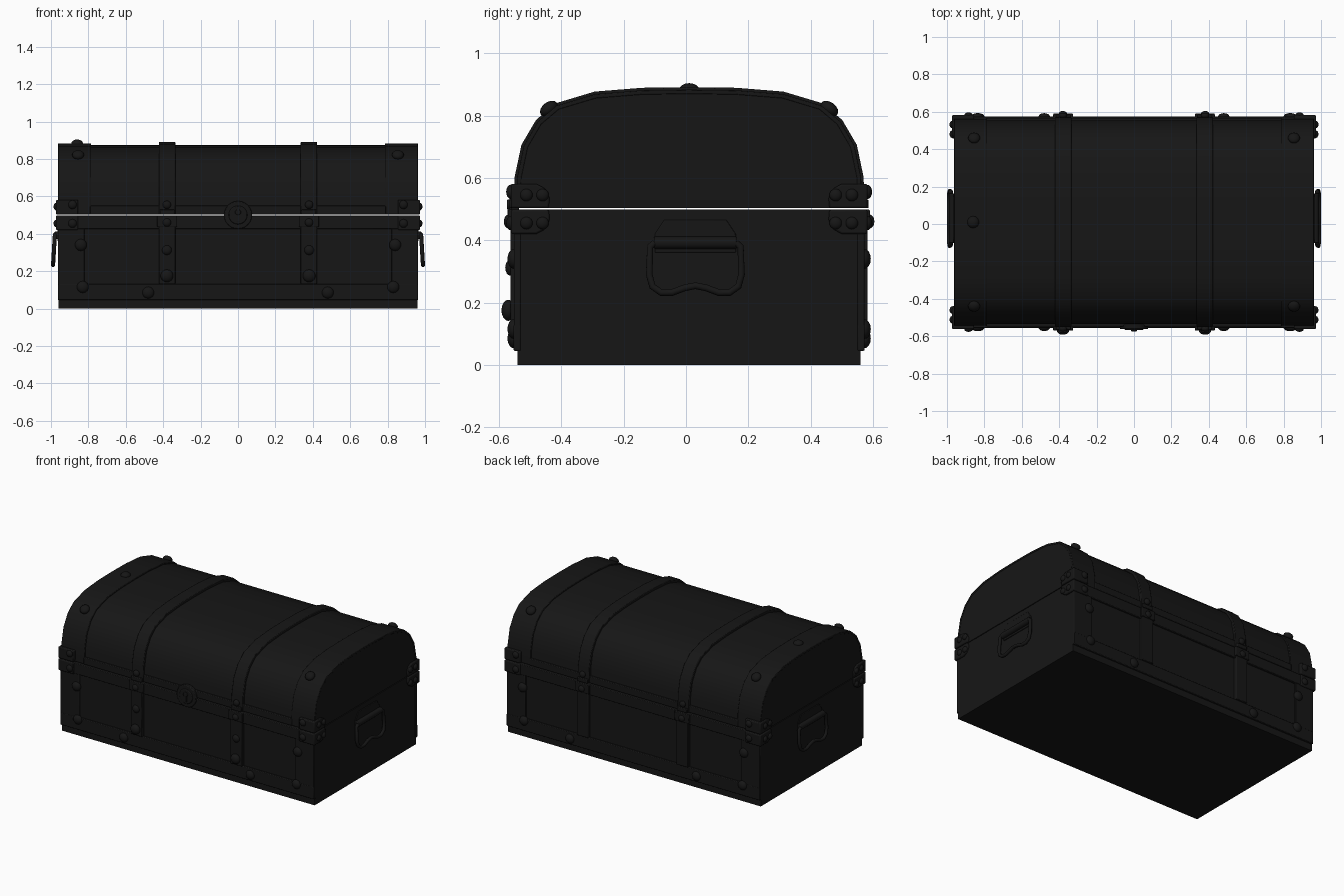
import bpy, bmesh
from math import pi, sin, cos
from mathutils import Vector, Matrix

if "Cube" in bpy.data.objects:
    bpy.data.objects.remove(bpy.data.objects["Cube"])

YC = 0.01          # chest depth centre
GAP0, GAP1 = 0.498, 0.503
mat = bpy.data.materials.new("black_paint")
mat.diffuse_color = (0.008, 0.008, 0.008, 1)
mat.use_nodes = True
mat.node_tree.nodes["Principled BSDF"].inputs["Base Color"].default_value = mat.diffuse_color


def finish(name, bm, bevel=0.0, angle=0.6):
    bmesh.ops.recalc_face_normals(bm, faces=bm.faces[:])
    me = bpy.data.meshes.new(name)
    bm.to_mesh(me)
    bm.free()
    ob = bpy.data.objects.new(name, me)
    bpy.context.collection.objects.link(ob)
    me.materials.append(mat)
    if bevel:
        m = ob.modifiers.new("bevel", "BEVEL")
        m.width, m.segments, m.limit_method = bevel, 2, "ANGLE"
    bpy.ops.object.select_all(action="DESELECT")
    ob.select_set(True)
    bpy.context.view_layer.objects.active = ob
    bpy.ops.object.shade_smooth_by_angle(angle=angle)
    return ob


def box(name, x0, x1, y0, y1, z0, z1, bevel=0.004):
    bm = bmesh.new()
    size = (abs(x1 - x0), abs(y1 - y0), z1 - z0)
    mid = ((x0 + x1) / 2, (y0 + y1) / 2, (z0 + z1) / 2)
    bmesh.ops.create_cube(bm, size=1, matrix=Matrix.Translation(mid) @ Matrix.Diagonal((*size, 1)))
    return finish(name, bm, bevel)


def prism(name, pts, x0, x1, bevel=0.0):
    # closed (y, z) outline extruded along x
    bm = bmesh.new()
    f = bm.faces.new([bm.verts.new((x0, y + YC, z)) for y, z in pts])
    r = bmesh.ops.extrude_face_region(bm, geom=[f])
    bmesh.ops.translate(bm, vec=(x1 - x0, 0, 0), verts=[v for v in r["geom"] if isinstance(v, bmesh.types.BMVert)])
    return finish(name, bm, bevel)


def rivets(name, items):
    # items: (x, y, z, normal, radius), flattened domes
    bm = bmesh.new()
    for x, y, z, n, r in items:
        rot = Vector(n).to_track_quat("Z", "Y").to_matrix().to_4x4()
        m = Matrix.Translation((x, y, z)) @ rot @ Matrix.Diagonal((r, r, r * 0.65, 1))
        bmesh.ops.create_uvsphere(bm, u_segments=14, v_segments=8, radius=1, matrix=m)
    return finish(name, bm, angle=1.2)


# Lid cross-section, mirrored to a full arch
half = [(0.545, GAP1), (0.543, 0.6), (0.522, 0.7), (0.478, 0.775), (0.42, 0.824), (0.3, 0.86), (0.15, 0.872)]
arch = half + [(0, 0.874)] + [(-y, z) for y, z in reversed(half)]


def offset(d):
    out = []
    for i, (y, z) in enumerate(arch):
        a, b = arch[max(i - 1, 0)], arch[min(i + 1, len(arch) - 1)]
        t = Vector((b[0] - a[0], b[1] - a[1])).normalized()
        zz = z if i in (0, len(arch) - 1) else z - t.x * d
        out.append((y + t.y * d, zz))
    return out


def arch_band(name, x0, x1, d0, d1, bevel):
    return prism(name, offset(d1) + offset(d0)[::-1], x0, x1, bevel)


# Main chest
box("chest_base", -0.96, 0.96, YC - 0.55, YC + 0.55, 0, GAP0, 0)
prism("chest_lid", arch, -0.96, 0.96)

# End bands and straps over the lid
for s in (-1, 1):
    arch_band("lid_end_band", s * 0.785, s * 0.962, -0.005, 0.009, 0.003)
    arch_band("lid_strap", s * 0.335, s * 0.422, -0.005, 0.017, 0.004)

# Frame strips, straps and lid rim, on front and back
for s in (-1, 1):
    def y(d):
        return YC + s * d
    box("bottom_strip", -0.962, 0.962, y(0.54), y(0.563), 0.045, 0.13)
    box("rim_strip", -0.962, 0.962, y(0.54), y(0.565), 0.425, GAP0)
    box("lid_rim_strip", -0.79, 0.79, y(0.53), y(0.558), GAP1, 0.55)
    for t in (-1, 1):
        box("corner_strip", t * 0.82, t * 0.962, y(0.54), y(0.562), 0.045, 0.43)
        box("base_strap", t * 0.335, t * 0.422, y(0.54), y(0.573), 0.13, GAP0)
        box("strap_hinge", t * 0.325, t * 0.432, y(0.54), y(0.58), 0.435, GAP0)
        box("strap_hinge_top", t * 0.34, t * 0.417, y(0.54), y(0.576), GAP1, 0.53)
        # Rounded brackets that wrap the corners
        low = [(0.572, 0.42), (0.572, GAP0), (0.45, GAP0), (0.447, 0.465), (0.462, 0.435), (0.49, 0.42)]
        for name, pts in (("corner_bracket_low", low), ("corner_bracket_top", [(a, 1.001 - b) for a, b in low])):
            prism(name, [(s * a, b) for a, b in pts], t * 0.855, t * 0.973, 0.006)

# Rivets
body, brackets = [], []
for s in (-1, 1):
    n = (0, s, 0)
    for t in (-1, 1):
        for x, z, d in ((0.84, 0.34, 0.562), (0.83, 0.115, 0.562), (0.48, 0.085, 0.562)):
            body.append((t * x, YC + s * d, z, n, 0.032))
        body.append((t * 0.38, YC + s * 0.57, 0.555, n, 0.022))
        body.append((t * 0.38, YC + s * 0.58, 0.46, n, 0.022))
        body.append((t * 0.855, YC + s * 0.45, 0.822, (0, s * 0.6, 0.8), 0.032))
        for z in (0.455, 0.555):
            brackets.append((t * 0.885, YC + s * 0.572, z, n, 0.023))
        for z in (0.455, 0.545):
            for d in (0.47, 0.522):
                brackets.append((t * 0.973, YC + s * d, z, (t, 0, 0), 0.02))
for t in (-1, 1):
    body.append((t * 0.38, YC - 0.573, 0.312, (0, -1, 0), 0.026))
    body.append((t * 0.38, YC - 0.58, 0.175, (0, -1, 0), 0.034))
body.append((-0.86, YC, 0.883, (0, 0, 1), 0.032))
rivets("chest_rivets", body)
rivets("bracket_rivets", brackets)

# Round lock plate on the front with raised ring and keyhole boss
def disc(name, r, y0, y1, z=0.5, bevel=0.005):
    bm = bmesh.new()
    m = Matrix.Translation((0, (y0 + y1) / 2, z)) @ Matrix.Rotation(pi / 2, 4, "X")
    bmesh.ops.create_cone(bm, cap_ends=True, segments=24, radius1=r, radius2=r, depth=abs(y1 - y0), matrix=m)
    return finish(name, bm, bevel)

disc("lock_plate", 0.075, -0.535, -0.562)
disc("lock_ring", 0.05, -0.55, -0.567)
disc("keyhole_top", 0.016, -0.56, -0.574, 0.515, 0.003)
box("keyhole_slot", -0.009, 0.009, -0.56, -0.573, 0.465, 0.51, 0.002)

# Side handles: backing plate, hinge barrel and hanging loop
for s in (-1, 1):
    c = 0.03 - YC
    plate = [(c + a, b) for a, b in ((-0.13, 0.36), (0.13, 0.36), (0.13, 0.42), (0.1, 0.465), (-0.1, 0.465), (-0.13, 0.42))]
    prism("handle_plate", plate, s * 0.95, s * 0.965, 0.003)
    bm = bmesh.new()
    m = Matrix.Translation((s * 0.97, 0.03, 0.392)) @ Matrix.Rotation(pi / 2, 4, "Y")
    bmesh.ops.create_cone(bm, cap_ends=True, segments=16, radius1=0.02, radius2=0.02, depth=0.265,
                          matrix=Matrix.Translation((s * 0.97, 0.03, 0.392)) @ Matrix.Rotation(pi / 2, 4, "X"))
    finish("handle_barrel", bm, 0.004)
    side = [(0.13, 0.392), (0.145, 0.38), (0.148, 0.29), (0.138, 0.252), (0.11, 0.232), (0.075, 0.232), (0.035, 0.247)]
    path = side + [(0, 0.254)] + [(-a, b) for a, b in reversed(side)]
    cu = bpy.data.curves.new("handle_loop", "CURVE")
    cu.dimensions, cu.bevel_depth, cu.bevel_resolution, cu.use_fill_caps = "3D", 0.011, 3, True
    sp = cu.splines.new("POLY")
    sp.points.add(len(path) - 1)
    for p, (a, b) in zip(sp.points, path):
        p.co = (s * (0.989 - (b - 0.23) * 0.06), 0.03 + a, b, 1)
    sp.use_smooth = True
    cu.materials.append(mat)
    bpy.context.collection.objects.link(bpy.data.objects.new("handle_loop", cu))
